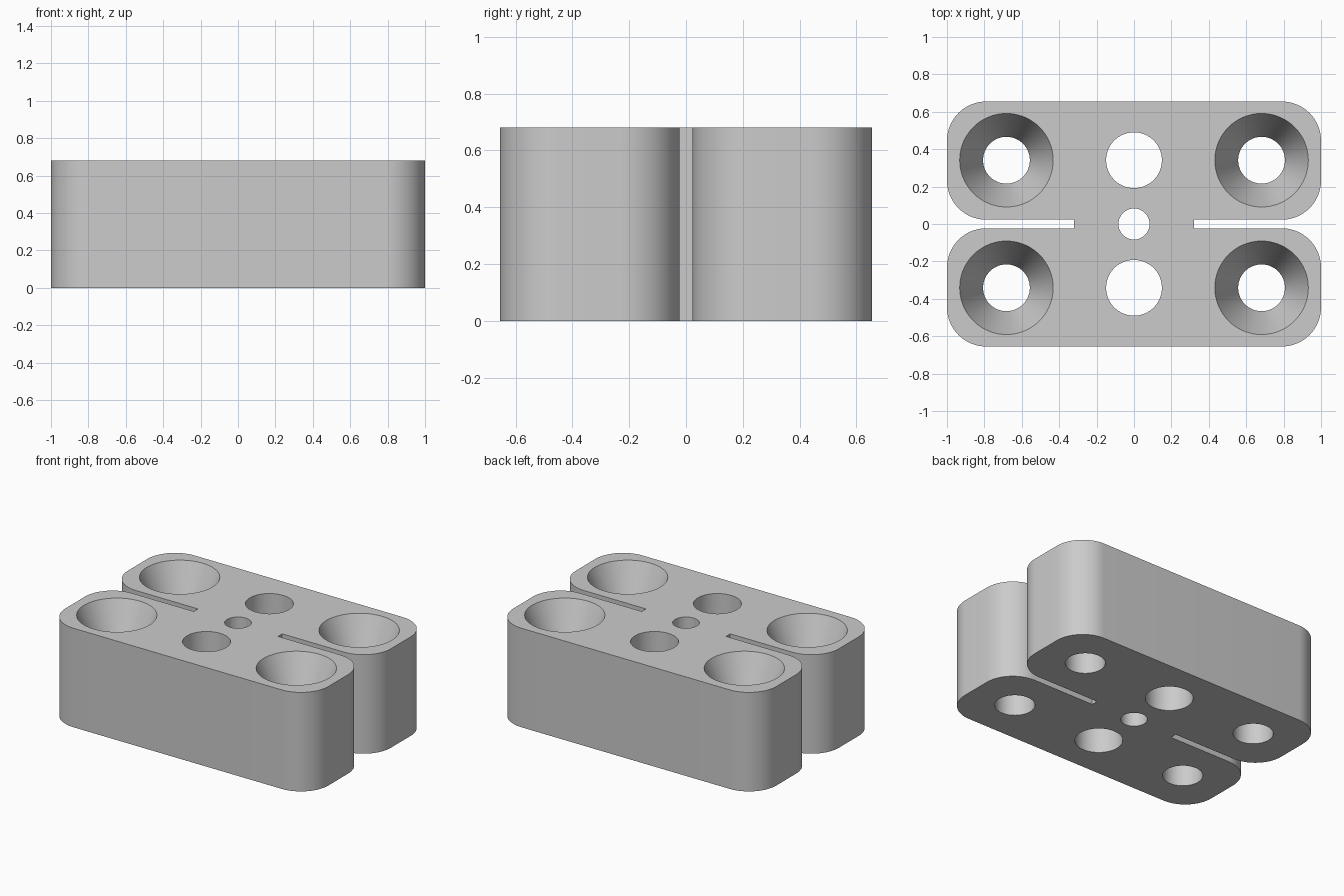
import bpy
import bmesh
from math import sin, cos, pi, radians

cube = bpy.data.objects.get("Cube")
if cube:
    bpy.data.objects.remove(cube, do_unlink=True)

HEIGHT, LENGTH, WIDTH = 0.68, 1.0, 0.655     # height, half length, half width
SLOT_END, SLOT_HALF, RADIUS = 0.32, 0.023, 0.21
SEGMENTS, ARC_STEPS = 72, 16

grey = bpy.data.materials.new("light_grey")
grey.use_nodes = True
grey.diffuse_color = (0.6, 0.6, 0.6, 1)
grey.node_tree.nodes["Principled BSDF"].inputs["Base Color"].default_value = (0.6, 0.6, 0.6, 1)


def make_object(name, bm):
    bmesh.ops.recalc_face_normals(bm, faces=bm.faces)
    mesh = bpy.data.meshes.new(name)
    bm.to_mesh(mesh)
    bm.free()
    mesh.materials.append(grey)
    obj = bpy.data.objects.new(name, mesh)
    bpy.context.collection.objects.link(obj)
    return obj


def arc(cx, cy, start):
    angles = [start + pi / 2 * i / ARC_STEPS for i in range(ARC_STEPS + 1)]
    return [(cx + RADIUS * cos(a), cy + RADIUS * sin(a)) for a in angles]


def lathe(bm, x, y, profile):
    """Closed round solid from (radius, height) pairs, bottom to top."""
    rings = [[bm.verts.new((x + r * cos(2 * pi * i / SEGMENTS),
                            y + r * sin(2 * pi * i / SEGMENTS), z))
              for i in range(SEGMENTS)] for r, z in profile]
    for low, high in zip(rings, rings[1:]):
        for i in range(SEGMENTS):
            j = (i + 1) % SEGMENTS
            bm.faces.new((low[i], low[j], high[j], high[i]))
    bm.faces.new(rings[0][::-1])
    bm.faces.new(rings[-1])


# Block outline: one rounded lobe quarter, mirrored into all four quadrants
corner_x = LENGTH - RADIUS
quarter = [(SLOT_END, SLOT_HALF)]
quarter += arc(corner_x, SLOT_HALF + RADIUS, -pi / 2)
quarter += arc(corner_x, WIDTH - RADIUS, 0)
outline = []
for sx, sy in ((1, 1), (-1, 1), (-1, -1), (1, -1)):
    points = [(sx * x, sy * y) for x, y in quarter]
    outline += points if sx * sy > 0 else points[::-1]

bm = bmesh.new()
base = bm.faces.new([bm.verts.new((x, y, 0)) for x, y in outline])
top = bmesh.ops.extrude_face_region(bm, geom=[base], use_keep_orig=True)
bmesh.ops.translate(bm, vec=(0, 0, HEIGHT),
                    verts=[v for v in top["geom"] if isinstance(v, bmesh.types.BMVert)])
block = make_object("slotted_block", bm)

# Hole cutters: four countersunk holes, two plain holes and a small centre hole
LOW, HIGH = -0.1, HEIGHT + 0.1
SINK_DEPTH, BORE, SINK = 0.3, 0.125, 0.25
bm = bmesh.new()
for sy in (1, -1):
    for sx in (1, -1):
        overshoot = SINK + (SINK - BORE) * 0.1 / SINK_DEPTH
        lathe(bm, sx * 0.682, sy * 0.341,
              [(BORE, LOW), (BORE, HEIGHT - SINK_DEPTH), (overshoot, HIGH)])
    lathe(bm, 0, sy * 0.341, [(0.149, LOW), (0.149, HIGH)])
lathe(bm, 0, 0, [(0.083, LOW), (0.083, HIGH)])
cutter = make_object("hole_cutter", bm)
cutter.hide_render = True

cut = block.modifiers.new("holes", "BOOLEAN")
cut.operation = "DIFFERENCE"
cut.solver = "EXACT"
cut.object = cutter

bpy.ops.object.select_all(action="DESELECT")
block.select_set(True)
bpy.context.view_layer.objects.active = block
bpy.ops.object.modifier_apply(modifier=cut.name)
bpy.data.objects.remove(cutter, do_unlink=True)

# Smooth round walls, crisp rims
bpy.ops.object.shade_smooth_by_angle(angle=radians(15))
